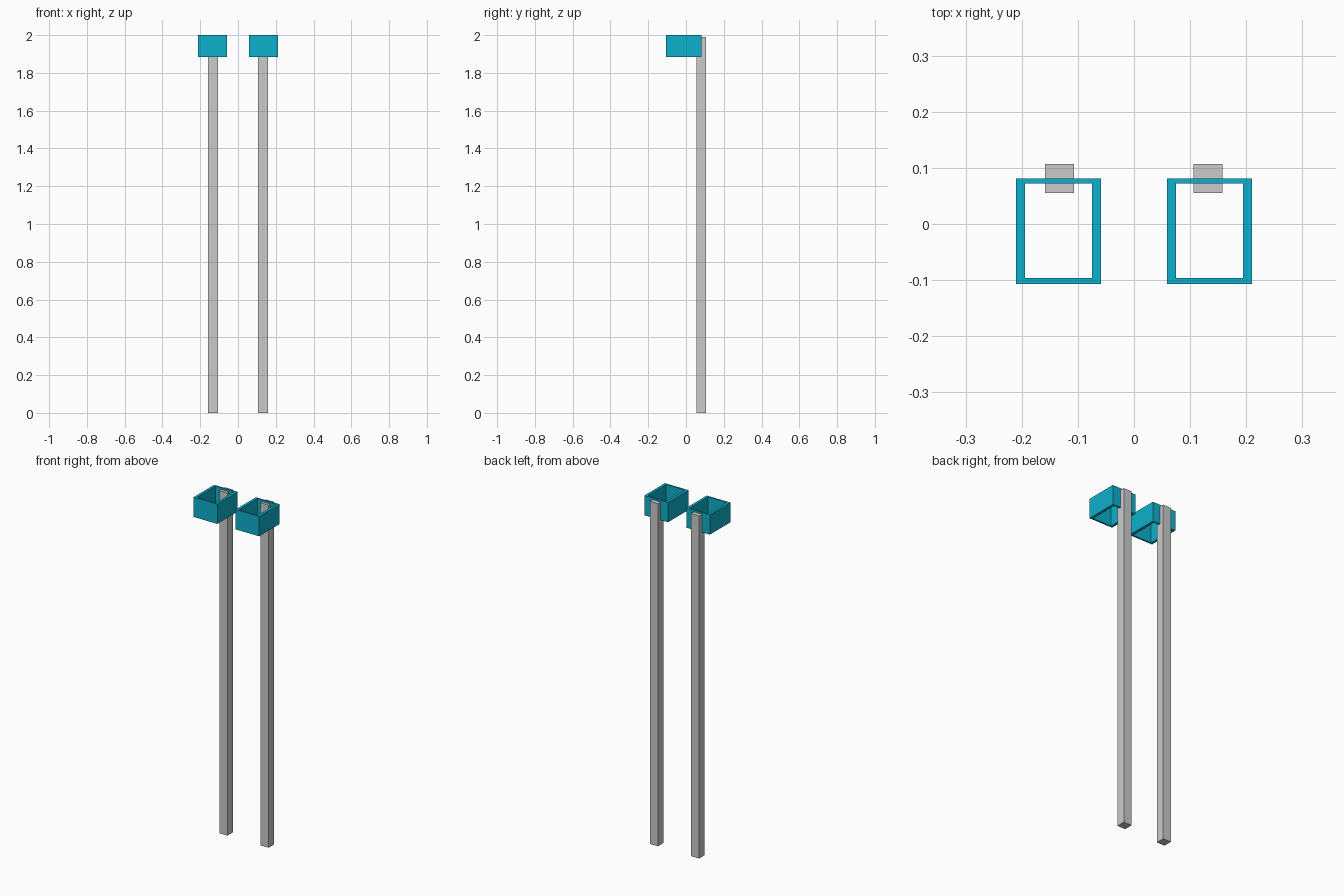
import bpy, bmesh

if "Cube" in bpy.data.objects:
    bpy.data.objects.remove(bpy.data.objects["Cube"])

teal = bpy.data.materials.new("teal")
teal.diffuse_color = (0.004, 0.434, 0.604, 1)
teal.use_nodes = True
teal.node_tree.nodes["Principled BSDF"].inputs["Base Color"].default_value = teal.diffuse_color


def make_object(name, bm, material=None):
    bmesh.ops.recalc_face_normals(bm, faces=bm.faces)
    mesh = bpy.data.meshes.new(name)
    bm.to_mesh(mesh)
    bm.free()
    obj = bpy.data.objects.new(name, mesh)
    bpy.context.collection.objects.link(obj)
    if material:
        mesh.materials.append(material)
    return obj


def box(name, x0, x1, y0, y1, z0, z1):
    bm = bmesh.new()
    bmesh.ops.create_cube(bm, size=1)
    for v in bm.verts:
        v.co = (x1 if v.co.x > 0 else x0,
                y1 if v.co.y > 0 else y0,
                z1 if v.co.z > 0 else z0)
    return make_object(name, bm)


def open_frame(name, outer, inner, z0, z1):
    """Rectangular sleeve, open at top and bottom."""
    bm = bmesh.new()
    loops = []
    for (x0, x1, y0, y1), z in ((outer, z0), (outer, z1), (inner, z1), (inner, z0)):
        corners = ((x0, y0), (x1, y0), (x1, y1), (x0, y1))
        loops.append([bm.verts.new((x, y, z)) for x, y in corners])
    for a, b in zip(loops, loops[1:] + loops[:1]):
        for i in range(4):
            j = (i + 1) % 4
            bm.faces.new((a[i], a[j], b[j], b[i]))
    return make_object(name, bm, teal)


for side, cx in (("left", -0.1345), ("right", 0.1345)):
    # open rectangular frame at the top
    open_frame(side + "_frame",
               (cx - 0.076, cx + 0.076, -0.1065, 0.081),
               (cx - 0.060, cx + 0.060, -0.0965, 0.072), 1.885, 2.0)
    # square post passing through the back wall of the frame
    px = -0.133 if cx < 0 else 0.132
    box(side + "_post", px - 0.026, px + 0.026, 0.0555, 0.1065, 0, 1.99)
